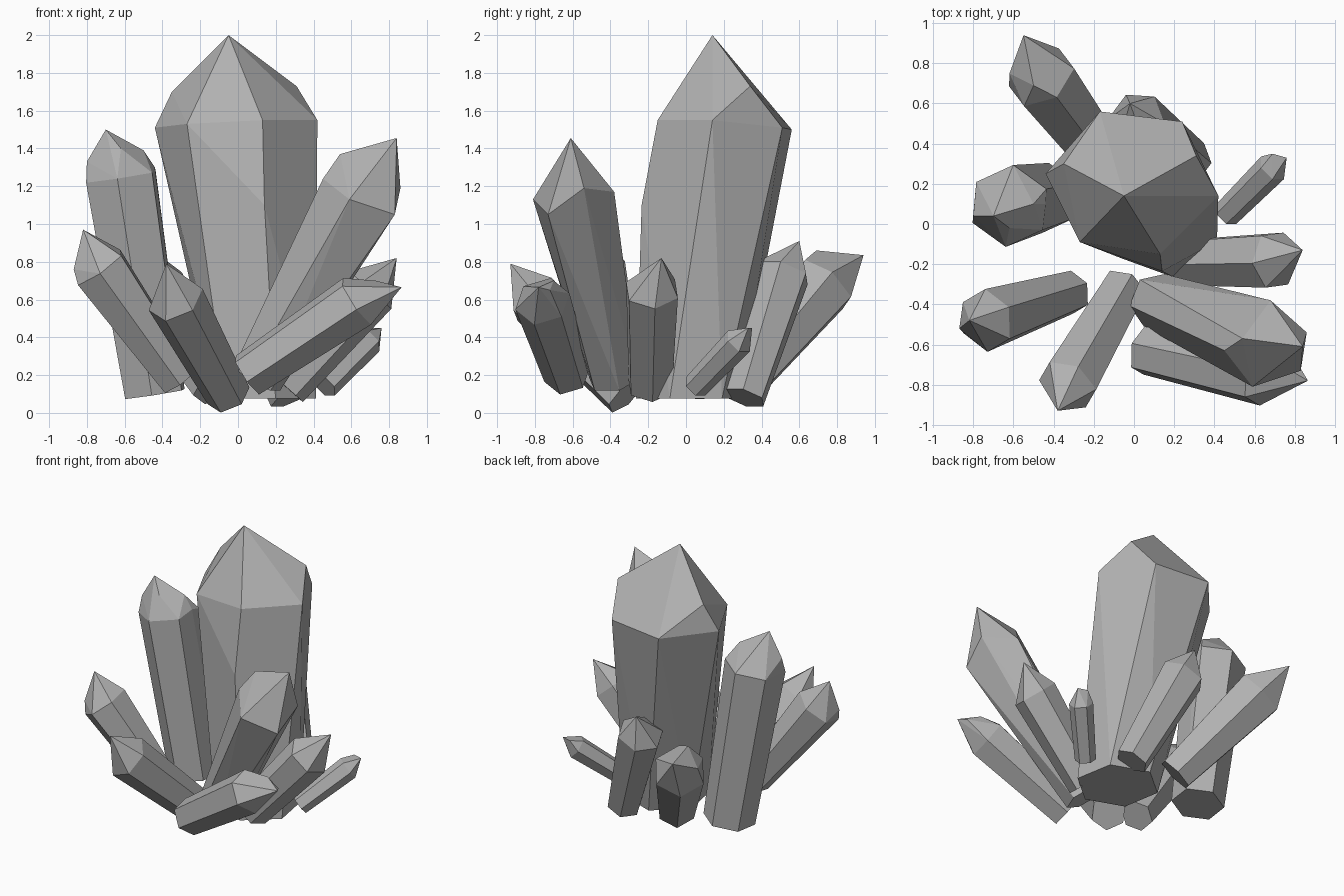
import bpy, bmesh, math
from mathutils import Vector

# Dark grey stone
stone = bpy.data.materials.new("dark_stone")
stone.diffuse_color = (0.44, 0.44, 0.44, 1)


def ring(center, axis, radius, turn):
    """Six points around a centre, square to the axis."""
    q = Vector(axis).to_track_quat('Z', 'Y')
    pts = []
    for i in range(6):
        a = math.radians(turn + 60 * i)
        pts.append(Vector(center) + q @ Vector((radius * math.cos(a), radius * math.sin(a), 0)))
    return pts


def hull(name, points):
    """Flat-faced convex gem through the given points."""
    bm = bmesh.new()
    for p in points:
        bm.verts.new(p)
    bmesh.ops.convex_hull(bm, input=bm.verts)
    loose = [v for v in bm.verts if not v.link_faces]
    bmesh.ops.delete(bm, geom=loose, context='VERTS')
    bmesh.ops.dissolve_limit(bm, angle_limit=math.radians(4), verts=bm.verts, edges=bm.edges)
    bmesh.ops.recalc_face_normals(bm, faces=bm.faces)
    me = bpy.data.meshes.new(name)
    bm.to_mesh(me)
    bm.free()
    me.materials.append(stone)
    ob = bpy.data.objects.new(name, me)
    bpy.context.collection.objects.link(ob)


def crystal(name, base, shoulder, tip, r0, r1, turn, chips=()):
    """Tapered six-sided shaft with a point; chips are extra corners of the crown."""
    axis = Vector(shoulder) - Vector(base)
    hull(name, ring(base, axis, r0, turn) + ring(shoulder, axis, r1, turn) + [Vector(tip), *chips])


# Large leaning centre crystal: foot, bulging front edge, shoulder, uneven crown
hull("main_crystal",
     ring((0.15, 0.01, 0.075), (0, 0, 1), 0.28, -80) + [
         (0.14, -0.235, 1.10),
         (-0.44, 0.25, 1.51), (-0.27, -0.09, 1.53), (0.13, -0.15, 1.55),
         (0.42, 0.14, 1.55), (0.24, 0.51, 1.51), (-0.17, 0.56, 1.50),
         (0.31, 0.34, 1.73), (-0.35, 0.30, 1.70), (-0.05, 0.14, 2.0)])

# Right tall crystal with a lopsided shoulder
hull("right_tall_crystal",
     ring((0.10, -0.38, 0.18), (0.56, -0.22, 1.0), 0.14, 0) + [
         (0.45, -0.63, 1.24), (0.59, -0.81, 1.13), (0.83, -0.73, 1.05),
         (0.86, -0.54, 1.19), (0.68, -0.38, 1.17), (0.54, -0.57, 1.37), (0.84, -0.61, 1.455)])

# Surrounding crystals: base, shoulder, tip, base radius, shoulder radius, turn
crystal("left_tall_crystal", (-0.44, 0.13, 0.10), (-0.62, 0.09, 1.25), (-0.70, 0.04, 1.50), 0.175, 0.205, -18,
        [(-0.80, 0.04, 1.33), (-0.62, -0.02, 1.40), (-0.50, 0.10, 1.39), (-0.44, 0.10, 1.30)])
crystal("left_front_crystal", (-0.31, -0.34, 0.17), (-0.735, -0.48, 0.77), (-0.82, -0.48, 0.97), 0.11, 0.16, 40,
        [(-0.87, -0.52, 0.76)])
crystal("front_crystal", (-0.05, -0.32, 0.09), (-0.33, -0.80, 0.60), (-0.38, -0.93, 0.79), 0.12, 0.155, 30)
crystal("right_front_low_crystal", (0.05, -0.63, 0.20), (0.63, -0.76, 0.59), (0.866, -0.78, 0.665), 0.125, 0.15, 20,
        [(0.73, -0.70, 0.70), (0.83, -0.72, 0.65)])
crystal("right_crystal", (0.25, -0.19, 0.14), (0.70, -0.18, 0.65), (0.84, -0.13, 0.82), 0.125, 0.15, 35)
crystal("right_small_crystal", (0.46, 0.05, 0.14), (0.69, 0.28, 0.38), (0.76, 0.33, 0.45), 0.07, 0.08, 0,
        [(0.69, 0.35, 0.45)])
crystal("back_crystal", (0.28, 0.31, 0.08), (0.01, 0.51, 0.74), (-0.02, 0.60, 0.91), 0.115, 0.155, 0)
crystal("back_left_crystal", (-0.12, 0.28, 0.14), (-0.46, 0.73, 0.68), (-0.55, 0.94, 0.835), 0.13, 0.18, 30,
        [(-0.50, 0.69, 0.86), (-0.62, 0.75, 0.75)])
